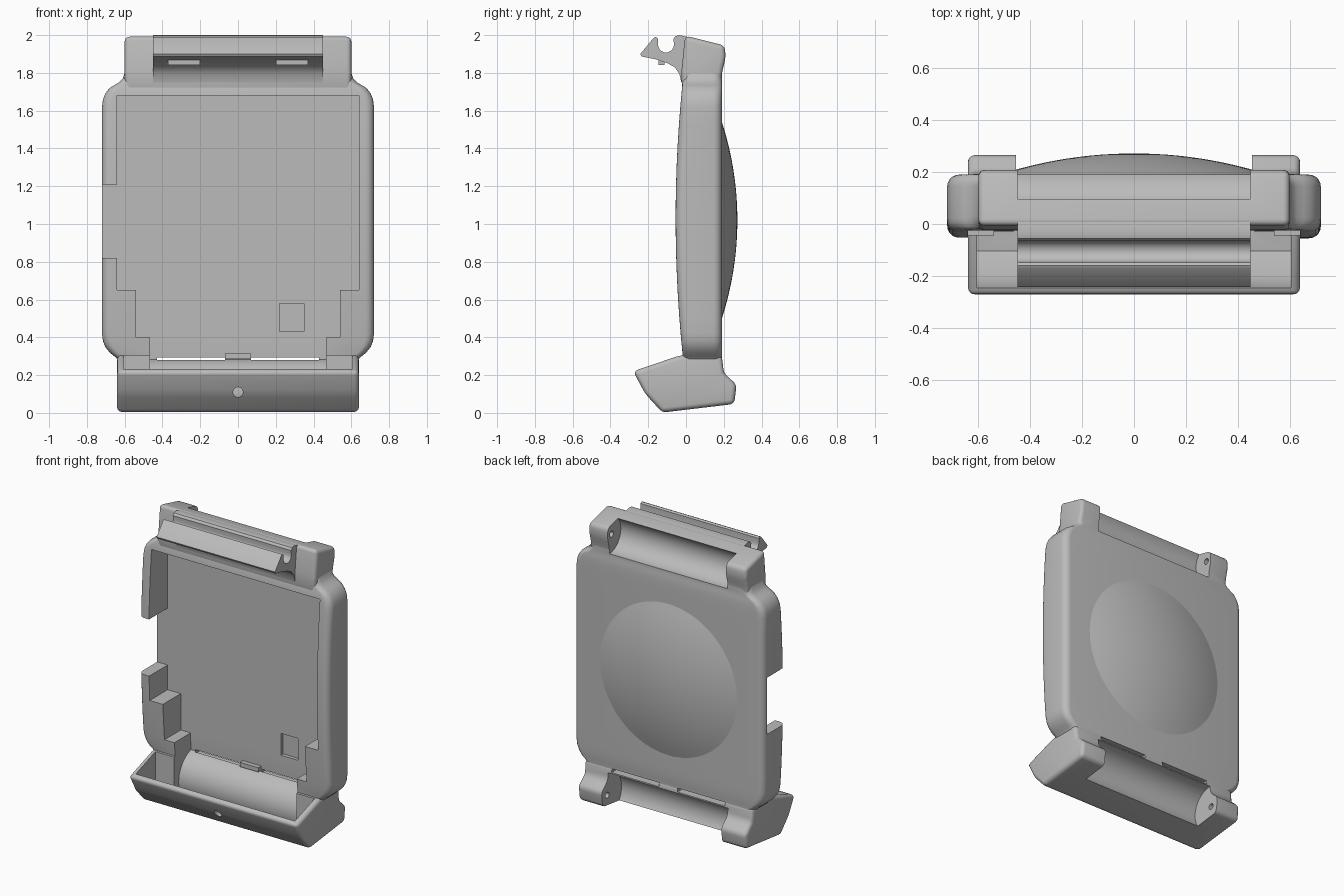
import bpy, bmesh
from math import sin, cos, pi, radians
from mathutils import Matrix

if "Cube" in bpy.data.objects:
    bpy.data.objects.remove(bpy.data.objects["Cube"])

GREY = (0.5, 0.5, 0.5, 1)
mat = bpy.data.materials.new("plain grey")
mat.use_nodes = True
mat.diffuse_color = GREY
mat.node_tree.nodes["Principled BSDF"].inputs["Base Color"].default_value = GREY


def finish(name, bm):
    bmesh.ops.recalc_face_normals(bm, faces=bm.faces)
    mesh = bpy.data.meshes.new(name)
    bm.to_mesh(mesh)
    bm.free()
    mesh.materials.append(mat)
    ob = bpy.data.objects.new(name, mesh)
    bpy.context.collection.objects.link(ob)
    return ob


def loft(name, rings):
    """Skin closed rings of equal length and cap both ends."""
    bm = bmesh.new()
    rows = [[bm.verts.new(p) for p in ring] for ring in rings]
    n = len(rows[0])
    for lo, hi in zip(rows, rows[1:]):
        for i in range(n):
            j = (i + 1) % n
            bm.faces.new((lo[i], lo[j], hi[j], hi[i]))
    bm.faces.new(rows[0])
    bm.faces.new(rows[-1])
    return finish(name, bm)


def prism(name, pts, a, b, axis="x", bevel=0):
    """Extrude a profile: (y, z) along x, or (x, z) along y."""
    place = (lambda t, u, v: (t, u, v)) if axis == "x" else (lambda t, u, v: (u, t, v))
    ob = loft(name, [[place(t, u, v) for u, v in pts] for t in (a, b)])
    if bevel:
        bm = bmesh.new()
        bm.from_mesh(ob.data)
        bmesh.ops.bevel(bm, geom=bm.edges[:], offset=bevel, segments=4,
                        profile=0.5, affect='EDGES', clamp_overlap=True)
        bm.to_mesh(ob.data)
        bm.free()
    return ob


def box(name, x, y, z):
    return prism(name, [(y[0], z[0]), (y[1], z[0]), (y[1], z[1]), (y[0], z[1])], *x)


def arc(cy, cz, r, start, end, n):
    angles = [radians(start + (end - start) * i / n) for i in range(n + 1)]
    return [(cy + r * cos(t), cz + r * sin(t)) for t in angles]


def disc(cy, cz, r, n=48):
    return arc(cy, cz, r, 0, 360, n)[:-1]


def cut(ob, cutters):
    bpy.context.view_layer.objects.active = ob
    for c in cutters:
        m = ob.modifiers.new("cut", 'BOOLEAN')
        m.operation, m.solver, m.object = 'DIFFERENCE', 'EXACT', c
        bpy.ops.object.modifier_apply(modifier=m.name)


# Main case: rounded cross-sections stacked upward, with a bowed front rim
def section(z, w):
    front, back, r = -0.055 + 0.035 * ((z - 1.03) / 0.7) ** 2, 0.19, 0.045
    corners = [(w - r, back - r, 0), (r - w, back - r, 90),
               (r - w, front + r, 180), (w - r, front + r, 270)]
    return [(x, y, z) for cx, cy, s in corners for x, y in arc(cx, cy, r, s, s + 90, 5)]


outline = [(0.26, 0.625), (0.28, 0.635), (0.30, 0.655), (0.32, 0.68), (0.35, 0.703),
           (0.38, 0.715), (0.42, 0.72)]
outline += [(0.42 + 0.1 * i, 0.72) for i in range(1, 12)]
outline += [(1.62, 0.72), (1.66, 0.715), (1.69, 0.703), (1.72, 0.68), (1.735, 0.655),
            (1.75, 0.63), (1.77, 0.61), (1.80, 0.60)]
case = loft("case", [section(z, w) for z, w in outline])

# Upper lug block and lower trough with lugs
upper_lugs = prism("upper_lugs", [(-0.02, 1.70), (-0.025, 1.80), (-0.005, 1.997),
                   (0.205, 1.945), (0.21, 1.88), (0.19, 1.80), (0.18, 1.70)],
                   -0.6, 0.6, bevel=0.025)
trough = prism("lower_trough", [(-0.28, 0.22), (-0.03, 0.305), (0.19, 0.305), (0.20, 0.21),
               (0.268, 0.15), (0.255, 0.047), (-0.125, 0.002), (-0.215, 0.10)],
               -0.64, 0.64, bevel=0.025)

# Cutters
half = [(0.465, 0.295), (0.465, 0.40), (0.54, 0.40), (0.54, 0.65), (0.64, 0.65), (0.64, 1.68)]
cavity = prism("cavity_cutter", half + [(-x, z) for x, z in reversed(half)], -0.3, 0.15, "y")
side_gap = box("side_gap_cutter", (-0.8, -0.6), (-0.3, 0.15), (0.82, 1.21))
window = box("recess_cutter", (0.22, 0.35), (0.1, 0.175), (0.43, 0.58))
slots = [box("slot_cutter", x, (0.145, 0.3), (0.268, 0.293))
         for x in ((-0.43, -0.07), (0.07, 0.43))]
trough_space = prism("trough_cutter", [(-0.25, 0.4), (-0.245, 0.2), (-0.195, 0.115),
                     (-0.105, 0.035), (-0.03, 0.045), (-0.03, 0.4)], -0.605, 0.605)
middle_space = prism("middle_cutter", [(-0.06, 0.042)] + arc(0.2, 0.11, 0.18, 202, 105, 16)
                     + [(0.15, 0.36), (-0.06, 0.36)], -0.465, 0.465)
lower_strap = prism("lower_strap_cutter", disc(0.2, 0.11, 0.15, 64), -0.455, 0.455)
upper_strap = prism("upper_strap_cutter", disc(0.19, 1.89, 0.125, 64), -0.45, 0.45)
lower_pin = prism("lower_pin_cutter", disc(0.205, 0.11, 0.02, 20), -0.53, 0.53)
upper_pin = prism("upper_pin_cutter", disc(0.165, 1.89, 0.02, 20), -0.52, 0.52)
front_hole = prism("front_hole_cutter", disc(0, 0.11, 0.026, 24), -0.4, -0.1, "y")

cut(case, [cavity, side_gap, window, middle_space, lower_strap, upper_strap] + slots)
cut(upper_lugs, [cavity, upper_strap, upper_pin])
cut(trough, [trough_space, middle_space, lower_strap, lower_pin, front_hole] + slots)
for c in [cavity, side_gap, window, trough_space, middle_space, lower_strap, upper_strap,
          lower_pin, upper_pin, front_hole] + slots:
    bpy.data.objects.remove(c)

# Hooked clasp along the top front, with a round groove
hook = [(0.01, 1.74), (-0.025, 1.75), (-0.035, 1.795), (-0.06, 1.83), (-0.10, 1.852),
        (-0.16, 1.872), (-0.235, 1.887), (-0.242, 1.90), (-0.172, 1.985), (-0.16, 1.99),
        (-0.148, 1.982)]
hook += arc(-0.106, 1.95, 0.042, 180, 360, 12)
hook += [(-0.066, 1.98), (-0.055, 1.995), (-0.035, 2.0), (0.01, 1.99), (0.02, 1.90)]
prism("clasp_hook", hook, -0.45, 0.45)
for side in (-1, 1):
    box("clasp_nub", (side * 0.2, side * 0.37), (-0.145, -0.115), (1.842, 1.88))

# Small tab between the slots
box("slot_tab", (-0.07, 0.07), (0.12, 0.155), (0.285, 0.315))

# Shallow spherical dome on the back
R, reach = 1.69, 0.52
bm = bmesh.new()
points = []
for i in range(13):
    d = reach * i / 12
    points.append(bm.verts.new((d, 0.272 - R + (R * R - d * d) ** 0.5, 1.02)))
edges = [bm.edges.new(p) for p in zip(points, points[1:])]
bmesh.ops.spin(bm, geom=points + edges, cent=(0, 0, 1.02), axis=(0, 1, 0),
               angle=2 * pi, steps=72, use_duplicate=False)
bmesh.ops.remove_doubles(bm, verts=bm.verts, dist=0.0005)
dome = finish("back_dome", bm)
if dome.data.polygons[0].normal.y < 0:
    dome.data.flip_normals()

# Smooth shading with crisp edges
for ob in bpy.context.scene.objects:
    ob.select_set(ob.type == 'MESH')
bpy.context.view_layer.objects.active = case
bpy.ops.object.shade_smooth_by_angle(angle=radians(30))
